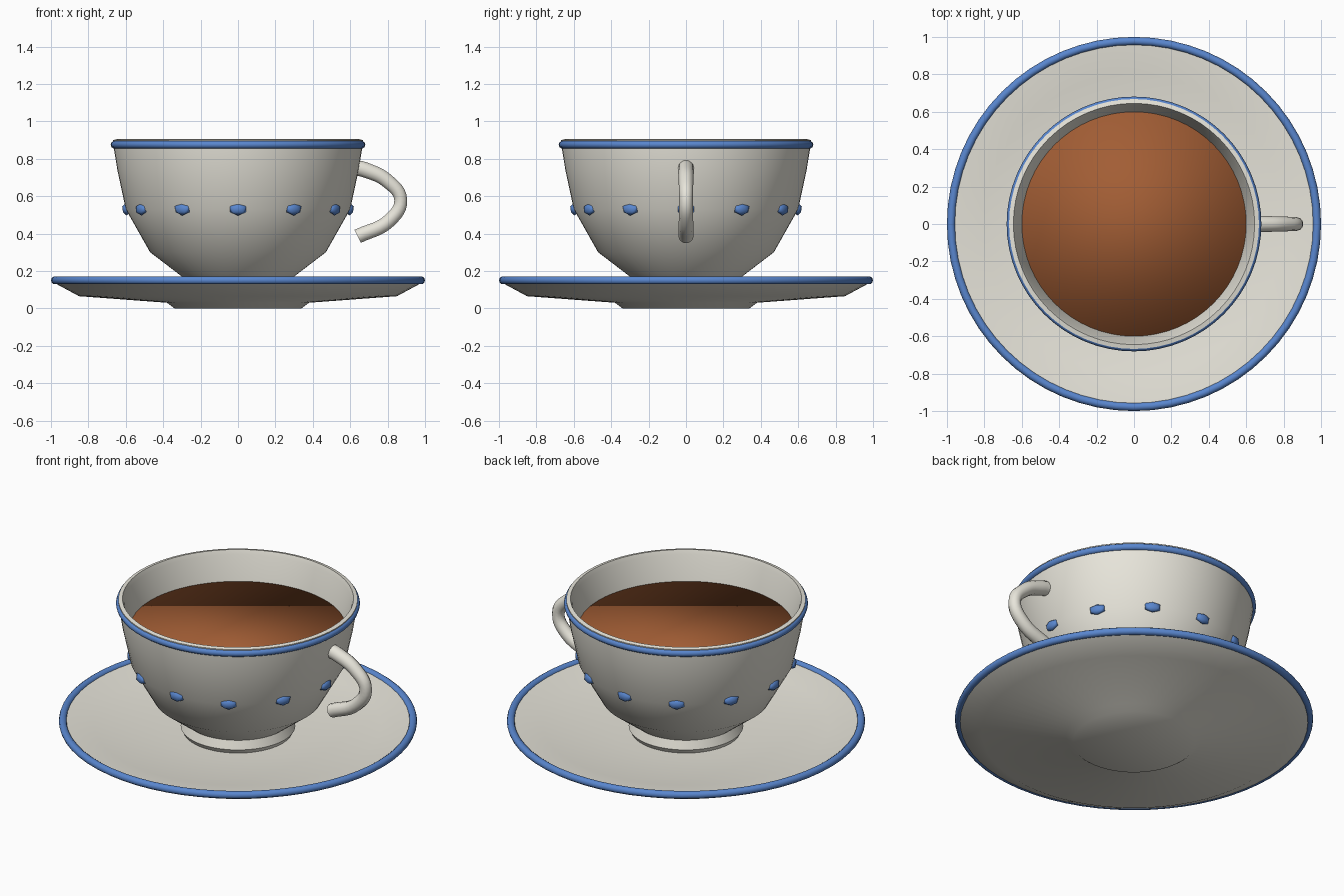
import bpy, bmesh
from math import cos, sin, pi, tau, radians

cube = bpy.data.objects.get("Cube")
if cube:
    bpy.data.objects.remove(cube, do_unlink=True)


def material(name, colour):
    m = bpy.data.materials.new(name)
    m.use_nodes = True
    m.diffuse_color = (*colour, 1)
    m.node_tree.nodes["Principled BSDF"].inputs["Base Color"].default_value = (*colour, 1)
    return m


CREAM = material("cream porcelain", (0.82, 0.8, 0.72))
BLUE = material("blue glaze", (0.1, 0.24, 0.62))
TEA = material("brown tea", (0.36, 0.11, 0.035))
SEGMENTS = 64


def finish(name, mat, angle=40):
    ob = bpy.context.object
    ob.name = ob.data.name = name
    ob.data.materials.append(mat)
    bpy.ops.object.shade_smooth_by_angle(angle=radians(angle))
    return ob


def lathe(name, profile, mat, angle):
    """Turn a closed (radius, height) profile around the z axis."""
    bm = bmesh.new()
    verts = [bm.verts.new((r, 0, z)) for r, z in profile]
    edges = [bm.edges.new(pair) for pair in zip(verts, verts[1:])]
    bmesh.ops.spin(bm, geom=verts + edges, axis=(0, 0, 1), cent=(0, 0, 0),
                   steps=SEGMENTS, angle=tau, use_merge=True)
    bmesh.ops.remove_doubles(bm, verts=bm.verts, dist=0.0005)
    bmesh.ops.recalc_face_normals(bm, faces=bm.faces)
    mesh = bpy.data.meshes.new(name)
    bm.to_mesh(mesh)
    bm.free()
    ob = bpy.data.objects.new(name, mesh)
    bpy.context.collection.objects.link(ob)
    bpy.ops.object.select_all(action="DESELECT")
    ob.select_set(True)
    bpy.context.view_layer.objects.active = ob
    return finish(name, mat, angle)


def ring(name, radius, thickness, z):
    bpy.ops.mesh.primitive_torus_add(major_radius=radius, minor_radius=thickness,
                                     major_segments=SEGMENTS, minor_segments=10,
                                     location=(0, 0, z))
    finish(name, BLUE, 60)


# Saucer: foot, shallow underside, raised edge, dished top
lathe("saucer", [(0, 0), (0.34, 0), (0.38, 0.03), (0.85, 0.065), (0.98, 0.135),
                 (0.98, 0.155), (0.95, 0.155), (0.8, 0.125), (0.4, 0.095), (0, 0.09)],
      CREAM, 45)
ring("saucer_rim", 0.978, 0.022, 0.15)

# Cup: flared foot, bowl outside, lip, bowl inside
lathe("cup", [(0, 0.085), (0.3, 0.085), (0.32, 0.12), (0.3, 0.17), (0.47, 0.3),
              (0.6, 0.53), (0.645, 0.74), (0.668, 0.88), (0.668, 0.9), (0.645, 0.905),
              (0.635, 0.88), (0.6, 0.73), (0.55, 0.53), (0.42, 0.33), (0, 0.23)],
      CREAM, 45)
ring("cup_rim", 0.66, 0.021, 0.875)

# Tea surface
bpy.ops.mesh.primitive_cylinder_add(vertices=SEGMENTS, radius=0.6, depth=0.02,
                                    location=(0, 0, 0.72))
finish("tea", TEA, 180)

# Handle: bevelled curve on the left side, slimmer at the bend
curve = bpy.data.curves.new("handle", "CURVE")
curve.dimensions = "3D"
curve.bevel_depth = 0.043
curve.bevel_resolution = 3
curve.use_fill_caps = True
path = [(0.62, 0.755, 1), (0.68, 0.74, 1), (0.8, 0.68, 0.92), (0.87, 0.58, 0.84),
        (0.81, 0.47, 0.9), (0.64, 0.385, 0.95)]
spline = curve.splines.new("BEZIER")
spline.bezier_points.add(len(path) - 1)
for point, (x, z, size) in zip(spline.bezier_points, path):
    point.co = (x, 0, z)
    point.radius = size
    point.handle_left_type = point.handle_right_type = "AUTO"
spline.resolution_u = 6
handle = bpy.data.objects.new("handle", curve)
bpy.context.collection.objects.link(handle)
bpy.ops.object.select_all(action="DESELECT")
handle.select_set(True)
bpy.context.view_layer.objects.active = handle
bpy.ops.object.convert(target="MESH")
finish("handle", CREAM)

# Twelve raised dots around the bowl
for i in range(12):
    a = i * pi / 6
    bpy.ops.mesh.primitive_ico_sphere_add(subdivisions=1, radius=1, rotation=(0, 0, a),
                                          location=(0.597 * cos(a), 0.597 * sin(a), 0.53))
    bpy.context.object.scale = (0.025, 0.05, 0.034)
    finish(f"dot_{i + 1}", BLUE, 60)
